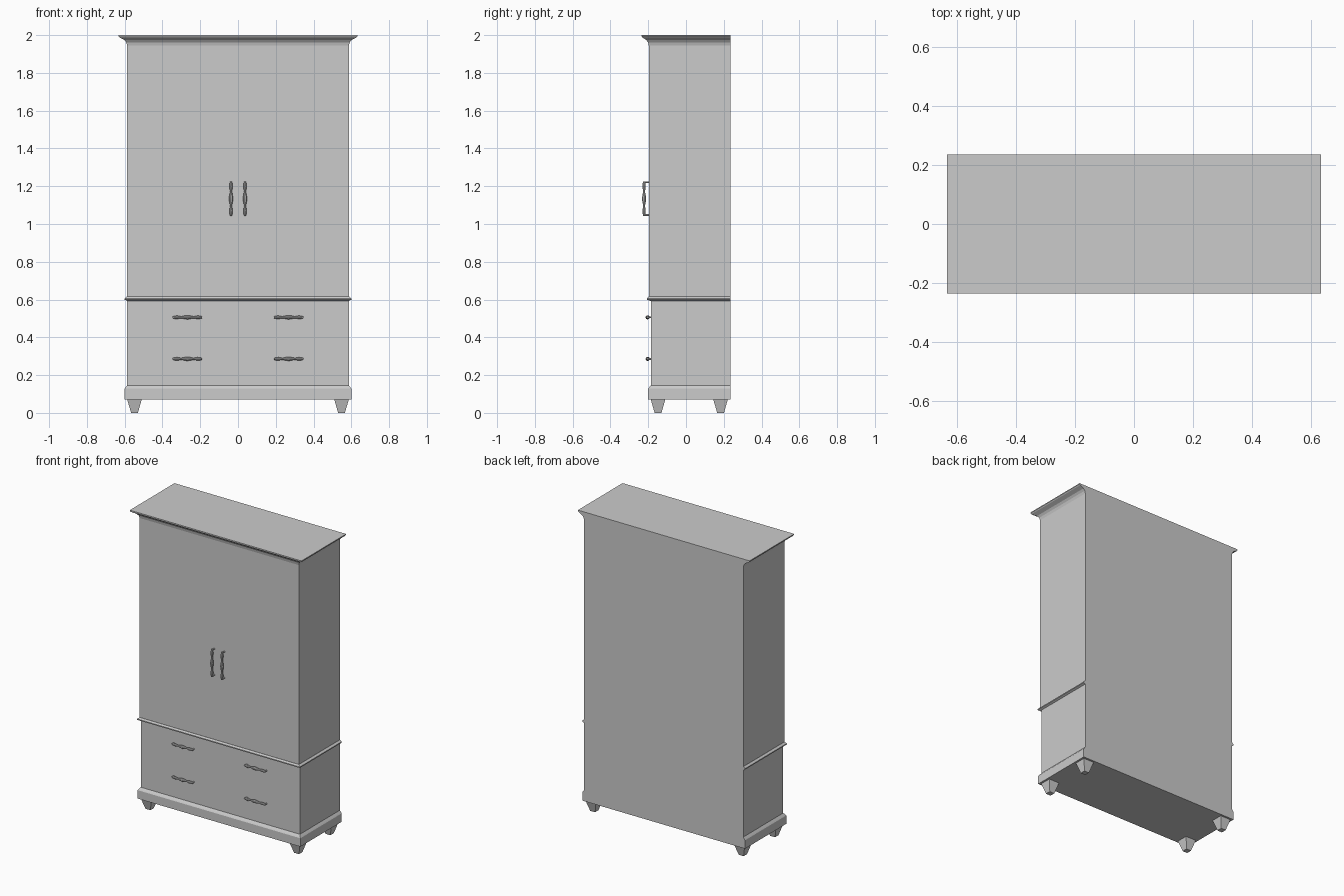
import bpy
import bmesh
from mathutils import Vector

old = bpy.data.objects.get("Cube")
if old:
    bpy.data.objects.remove(old, do_unlink=True)

BACK = 0.235

grey = bpy.data.materials.new("plain grey")
grey.use_nodes = True
colour = (0.6, 0.6, 0.6, 1)
grey.diffuse_color = colour
grey.node_tree.nodes["Principled BSDF"].inputs["Base Color"].default_value = colour


def finish(name, bm, smooth=False):
    bmesh.ops.recalc_face_normals(bm, faces=bm.faces)
    mesh = bpy.data.meshes.new(name)
    bm.to_mesh(mesh)
    bm.free()
    mesh.materials.append(grey)
    obj = bpy.data.objects.new(name, mesh)
    bpy.context.collection.objects.link(obj)
    if smooth:
        bpy.ops.object.select_all(action="DESELECT")
        obj.select_set(True)
        bpy.context.view_layer.objects.active = obj
        bpy.ops.object.shade_smooth_by_angle()
    return obj


def loft(bm, rings):
    """Skin a list of equal rings of points and cap both ends."""
    loops = [[bm.verts.new(p) for p in ring] for ring in rings]
    n = len(loops[0])
    for a, b in zip(loops, loops[1:]):
        for i in range(n):
            j = (i + 1) % n
            bm.faces.new((a[i], a[j], b[j], b[i]))
    bm.faces.new(loops[0][::-1])
    bm.faces.new(loops[-1])


def case(name, sections):
    """Flat-backed block from sections of half width, front y, height."""
    bm = bmesh.new()
    loft(bm, [[(-w, f, z), (w, f, z), (w, BACK, z), (-w, BACK, z)]
              for w, f, z in sections])
    return finish(name, bm)


# Carcass and mouldings
case("plinth", [(0.6, -0.2, 0.072), (0.6, -0.2, 0.128), (0.596, -0.196, 0.134),
                (0.587, -0.186, 0.146)])
case("drawer_case", [(0.587, -0.186, 0.146), (0.587, -0.186, 0.596)])
case("waist_moulding", [(0.587, -0.19, 0.593), (0.6, -0.206, 0.599),
                        (0.6, -0.206, 0.606), (0.588, -0.198, 0.616)])
case("door_case", [(0.587, -0.197, 0.616), (0.587, -0.197, 1.95)])
case("cornice", [(0.587, -0.197, 1.945), (0.592, -0.201, 1.962),
                 (0.602, -0.211, 1.975), (0.618, -0.224, 1.983),
                 (0.628, -0.232, 1.988), (0.633, -0.236, 1.994),
                 (0.633, -0.236, 2.0)])

# Tapered square feet
for side, sx in (("right", -1), ("left", 1)):
    for end, y in (("front", -0.148), ("back", 0.183)):
        bm = bmesh.new()
        x = 0.548 * sx
        loft(bm, [[(x - h, y - h, z), (x + h, y - h, z),
                   (x + h, y + h, z), (x - h, y + h, z)]
                  for h, z in ((0.018, 0), (0.033, 0.052), (0.039, 0.073))])
        finish(f"{end}_{side}_foot", bm)

# Turned pull: position along the half length, radius
TURNING = [(0, 0.011), (0.15, 0.0095), (0.38, 0.0055), (0.46, 0.0055),
           (0.68, 0.009), (0.85, 0.008), (1, 0.0045)]
SPINDLE = [(-t, r) for t, r in TURNING[:0:-1]] + TURNING


def rod(bm, start, axis, stations, sides=10):
    """Round bar along an axis, from distance and radius pairs."""
    u = axis.orthogonal().normalized()
    v = axis.cross(u)
    from_angle = [Vector((1, 0))]
    for _ in range(sides - 1):
        p = from_angle[-1].copy()
        p.rotate(TURN)
        from_angle.append(p)
    loft(bm, [[start + axis * d + (u * p.x + v * p.y) * r for p in from_angle]
              for d, r in stations])


from mathutils import Matrix
from math import tau
TURN = Matrix.Rotation(tau / 10, 2)


def handle(name, centre, axis, half, wall):
    bm = bmesh.new()
    rod(bm, centre, axis, [(t * half, r) for t, r in SPINDLE])
    for s in (-1, 1):
        post = centre + axis * s * (half - 0.005)
        rod(bm, post, Vector((0, 1, 0)), [(0, 0.005), (wall - centre.y, 0.005)])
    finish(name, bm, smooth=True)


for side, sx in (("right", -1), ("left", 1)):
    handle(f"{side}_door_handle", Vector((0.037 * sx, -0.222, 1.134)),
           Vector((0, 0, 1)), 0.092, -0.19)
    for level, z in (("lower", 0.286), ("upper", 0.506)):
        handle(f"{level}_{side}_drawer_handle", Vector((0.268 * sx, -0.203, z)),
               Vector((1, 0, 0)), 0.078, -0.18)
